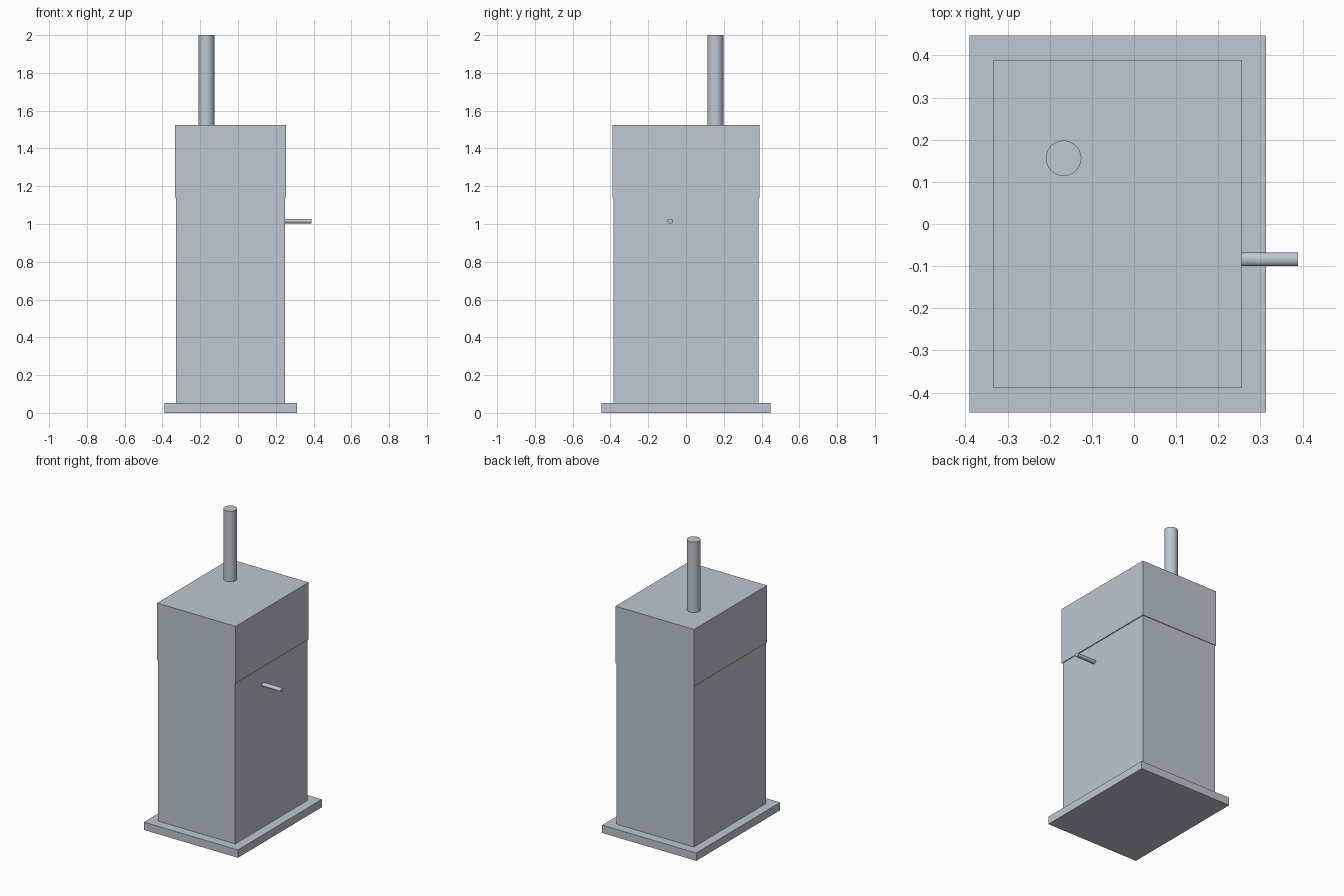
import bpy
from math import pi
from mathutils import Matrix

cube = bpy.data.objects.get("Cube")
if cube:
    bpy.data.objects.remove(cube, do_unlink=True)

# Single painted-metal colour
metal = bpy.data.materials.new("blue_grey_metal")
metal.use_nodes = True
colour = (0.52, 0.57, 0.63, 1)
metal.diffuse_color = colour
metal.node_tree.nodes["Principled BSDF"].inputs["Base Color"].default_value = colour


def finish(name):
    obj = bpy.context.object
    obj.name = name
    obj.data.materials.append(metal)
    return obj


def box(name, x, y, z):
    """Box from (low, high) ranges on each axis."""
    bpy.ops.mesh.primitive_cube_add(size=1)
    obj = finish(name)
    ranges = (x, y, z)
    size = Matrix.Diagonal([b - a for a, b in ranges] + [1])
    obj.data.transform(size)
    obj.location = [(a + b) / 2 for a, b in ranges]


def tube(name, radius, length, location, rotation=(0, 0, 0), flatten=1):
    """Smooth-sided cylinder, optionally flattened across its local x."""
    bpy.ops.mesh.primitive_cylinder_add(vertices=48, radius=radius, depth=length,
                                        location=location, rotation=rotation)
    obj = finish(name)
    obj.data.transform(Matrix.Diagonal((flatten, 1, 1, 1)))
    bpy.ops.object.shade_smooth_by_angle(angle=pi / 6)


# Plinth, cabinet and slightly oversized cap
box("base_plate", (-0.39, 0.313), (-0.447, 0.447), (0, 0.053))
box("cabinet_body", (-0.328, 0.249), (-0.385, 0.385), (0.053, 1.14))
box("upper_casing", (-0.333, 0.255), (-0.389, 0.389), (1.14, 1.525))

# Chimney on top and small outlet on the left side
tube("flue_pipe", 0.042, 0.475, (-0.167, 0.156, 1.7625))
tube("side_outlet_pipe", 0.016, 0.141, (0.3185, -0.084, 1.015),
     rotation=(0, pi / 2, 0), flatten=0.78)
